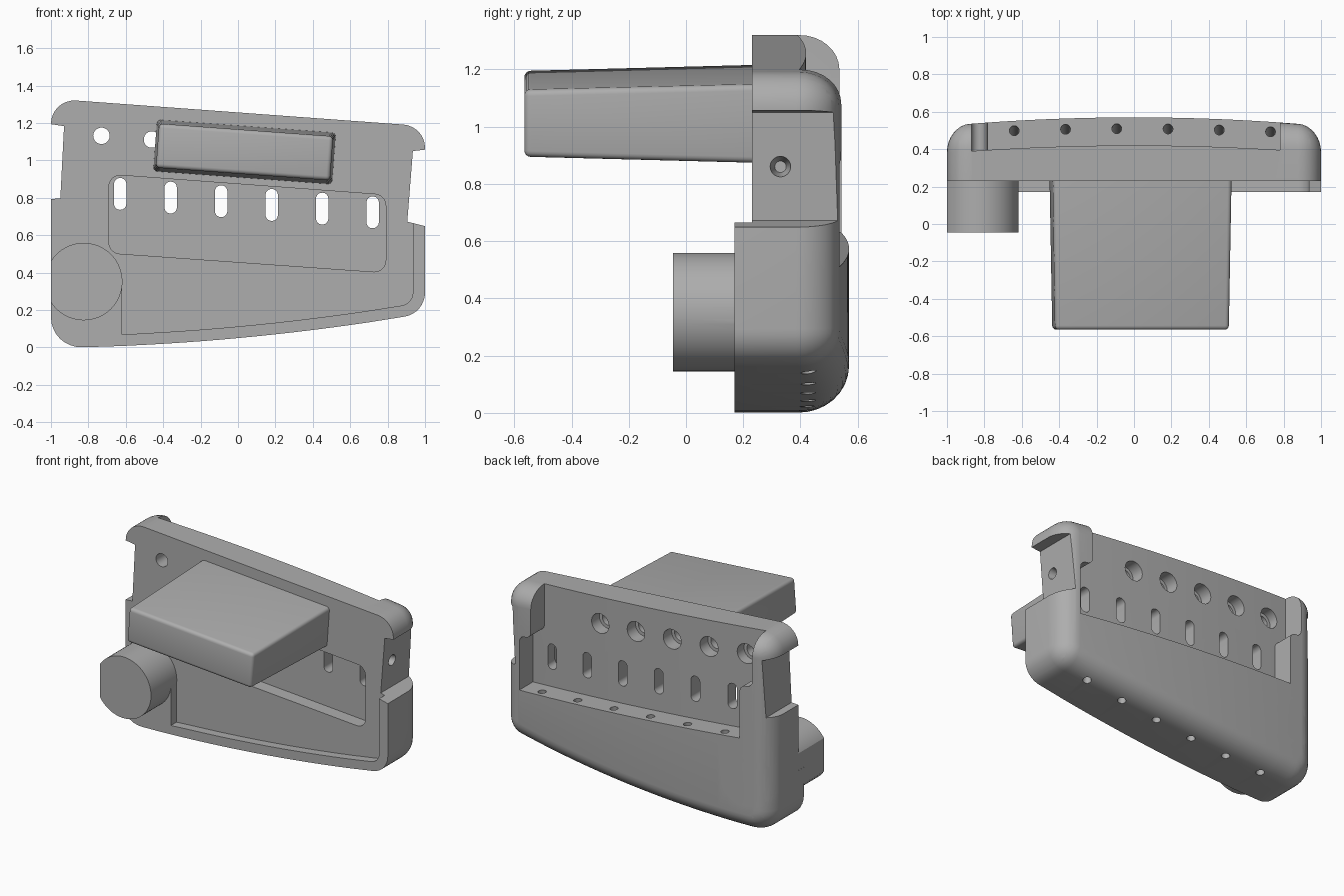
import bpy, bmesh, math
from mathutils import Vector

if bpy.data.objects.get("Cube"):
    bpy.data.objects.remove(bpy.data.objects["Cube"])

grey = bpy.data.materials.new("plain grey")
grey.use_nodes = True
COLOR = (0.42, 0.42, 0.42, 1)
grey.diffuse_color = COLOR
grey.node_tree.nodes["Principled BSDF"].inputs["Base Color"].default_value = COLOR

SLOPE = -0.073          # the whole plate leans down towards +x


def make(name, bm):
    bmesh.ops.recalc_face_normals(bm, faces=bm.faces[:])
    me = bpy.data.meshes.new(name)
    bm.to_mesh(me)
    bm.free()
    ob = bpy.data.objects.new(name, me)
    bpy.context.collection.objects.link(ob)
    me.materials.append(grey)
    return ob


def rounded(corners, n=8):
    """Polygon in x, z with each (x, z, radius) corner rounded."""
    out = []
    for i, (x, z, r) in enumerate(corners):
        p = Vector((x, z))
        if r == 0:
            out.append(p)
            continue
        a = (Vector(corners[i - 1][:2]) - p).normalized()
        b = (Vector(corners[(i + 1) % len(corners)][:2]) - p).normalized()
        half = a.angle(b) / 2
        mid = (a + b).normalized()
        c = p + mid * (r / math.sin(half))
        va, vb = p + a * (r / math.tan(half)) - c, p + b * (r / math.tan(half)) - c
        sweep = va.angle(vb)
        for k in range(n + 1):
            t = k / n
            out.append(c + (va * math.sin((1 - t) * sweep) + vb * math.sin(t * sweep)) / math.sin(sweep))
    return out


def inset(pts, d):
    out = []
    for i, p in enumerate(pts):
        t = (pts[(i + 1) % len(pts)] - p).normalized() + (p - pts[i - 1]).normalized()
        t.normalize()
        out.append(p + Vector((-t.y, t.x)) * d)
    return out


def loft(rings):
    """Closed solid through (outline, y) rings."""
    bm = bmesh.new()
    loops = [[bm.verts.new((p.x, y, p.y)) for p in pts] for pts, y in rings]
    n = len(loops[0])
    for a, b in zip(loops, loops[1:]):
        for i in range(n):
            bm.faces.new((a[i], a[(i + 1) % n], b[(i + 1) % n], b[i]))
    bm.faces.new(loops[0])
    bm.faces.new(loops[-1])
    return bm


def bend(bm, amount, start, span):
    """Slice along x, then bow the rear towards the front at both ends."""
    for i in range(-15, 16):
        bmesh.ops.bisect_plane(bm, geom=bm.verts[:] + bm.edges[:] + bm.faces[:],
                               plane_co=(i / 16 + 0.003, 0, 0), plane_no=(1, 0, 0))
    for v in bm.verts:
        v.co.y -= amount * v.co.x ** 2 * min(1, max(0, (v.co.y - start) / span))


def rod(bm, a, b, r1, r2=None, seg=32):
    a, b = Vector(a), Vector(b)
    res = bmesh.ops.create_cone(bm, cap_ends=True, segments=seg, radius1=r1,
                                radius2=r1 if r2 is None else r2, depth=(b - a).length)
    rot = (b - a).to_track_quat('Z', 'Y')
    for v in res["verts"]:
        v.co = rot @ v.co + (a + b) / 2


def rods(items):
    bm = bmesh.new()
    for it in items:
        rod(bm, *it)
    return bm


def boolean(ob, bm, op='DIFFERENCE'):
    cutter = make("cutter", bm)
    cutter.hide_render = True
    mod = ob.modifiers.new("cut", 'BOOLEAN')
    mod.operation, mod.solver, mod.object = op, 'EXACT', cutter
    bpy.context.view_layer.objects.active = ob
    bpy.ops.object.modifier_apply(modifier=mod.name)
    bpy.data.objects.remove(cutter)


def bottom(x):
    return 0.05 + 0.0925 * x + 0.04 * x * x


def corners(*pts):
    return rounded([(*p, 0) if len(p) == 2 else p for p in pts])


# Housing: outline with a rounded, slightly bowed back
outline = corners((-1, bottom(-1), 0.16),
                  *[(x / 10, bottom(x / 10)) for x in range(-7, 8)],
                  (1, bottom(1), 0.13), (1, 1.183, 0.125), (-1, 1.33, 0.125))
rings = [(outline, 0.17)]
for k in range(9):
    a = math.pi / 2 * k / 8
    rings.append((inset(outline, 0.12 * (1 - math.cos(a))), 0.43 + 0.14 * math.sin(a)))
bm = loft(rings)
bend(bm, 0.045, 0.23, 0.2)
housing = make("housing", bm)

# Front step that leaves a raised rim along the bottom and one side
step = corners((-0.62, bottom(-0.62) + 0.06),
               *[(x / 10, bottom(x / 10) + 0.062) for x in range(-5, 8)],
               (0.935, bottom(0.935) + 0.062, 0.07), (0.935, 0.8), (1.2, 0.8),
               (1.2, 1.6), (-1.2, 1.6), (-1.2, 0.35), (-0.62, 0.35))
boolean(housing, loft([(step, 0), (step, 0.23)]))

# Shallow front pocket
pocket = corners((-0.69, 0.505, 0.06), (0.79, 0.4, 0.06), (0.79, 0.815, 0.06), (-0.69, 0.925, 0.06))
boolean(housing, loft([(pocket, 0.1), (pocket, 0.32)]))

# Rear recess with an offset upper half
recess = corners((-0.78, 0.63), (0.87, 0.51), (0.87, 0.88, 0.044), (0.78, 0.88, 0.044),
                 (0.78, 1.6), (-0.87, 1.6), (-0.87, 0.99, 0.044), (-0.78, 0.99, 0.044))
bm = loft([(recess, 0.42), (recess, 0.8)])
bend(bm, 0.04, 0, 0.1)
boolean(housing, bm)

# Side notches
for pts in ([(0.905, 0.672), (1.2, 0.6), (1.2, 1.08), (0.935, 1.05)],
            [(-1.2, 0.78), (-0.95, 0.797), (-0.93, 1.183), (-1.2, 1.225)]):
    notch = corners(*pts)
    boolean(housing, loft([(notch, 0), (notch, 0.8)]))

# Boss, flattened where it meets the side
BX, BZ = -0.825, 0.352
bm = rods([((BX, -0.045, BZ), (BX, 0.3, BZ), 0.207, None, 64)])
bmesh.ops.bisect_plane(bm, geom=bm.verts[:] + bm.edges[:] + bm.faces[:],
                       plane_co=(-0.999, 0, 0), plane_no=(-1, 0, 0), clear_outer=True)
bmesh.ops.holes_fill(bm, edges=[e for e in bm.edges if e.is_boundary])
boolean(housing, bm, 'UNION')

# Bore, front chamfer and rear counterbore
for y0, y1, r1, r2 in ((-0.2, 0.8, 0.122, 0.122), (-0.06, 0.06, 0.136, 0.122), (0.43, 0.8, 0.175, 0.175)):
    boolean(housing, rods([((BX, y0, BZ), (BX, y1, BZ), r1, r2, 48)]))

# Upper row of counterbored holes
hole_x = [-0.73 + 0.27 * i for i in range(6)]
for y0, r in ((0.1, 0.044), (0.33, 0.066)):
    boolean(housing, rods([((x, y0, 1.078 + SLOPE * x), (x, 0.8, 1.078 + SLOPE * x), r) for x in hole_x]))

# Lower row of slots
for i in range(6):
    x = -0.63 + 0.27 * i
    z = 0.775 + SLOPE * x
    slot = corners(*[(x + sx * 0.033, z + sz * 0.085, 0.032)
                     for sx, sz in ((-1, -1), (1, -1), (1, 1), (-1, 1))])
    boolean(housing, loft([(slot, 0.1), (slot, 0.47)]))

# Drain holes from the rear shelf to the underside
drains = [-0.64 + 0.274 * i for i in range(6)]
boolean(housing, rods([((x, 0.517 - 0.03 * x * x, 0.62 + SLOPE * x),
                        (x, 0.41, bottom(x) - 0.1), 0.026) for x in drains]))

# Tapered blind holes in the notch faces
boolean(housing, rods([((0.97, 0.33, 0.86), (0.84, 0.33, 0.86), 0.046, 0.02),
                       ((-0.99, 0.33, 0.99), (-0.86, 0.33, 0.99), 0.046, 0.02)]))

# Forward block, tapered and tilted with the plate
bm = bmesh.new()
bmesh.ops.create_cube(bm, size=1)
for v in bm.verts:
    grow = 0.02 if v.co.y > 0 else 0
    x = v.co.x * (0.93 + 1.3 * grow)
    z = v.co.z * (0.235 + 2 * grow)
    v.co = (0.035 + x - SLOPE * z, 0.235 if v.co.y > 0 else -0.565, 1.045 + z + SLOPE * x)
edges = [e for e in bm.edges if min(v.co.y for v in e.verts) < 0]
bmesh.ops.bevel(bm, geom=edges, offset=0.022, segments=4, profile=0.5, affect='EDGES')
block = make("front_block", bm)

for ob in (housing, block):
    bpy.ops.object.select_all(action='DESELECT')
    ob.select_set(True)
    bpy.context.view_layer.objects.active = ob
    bpy.ops.object.shade_smooth_by_angle(angle=math.radians(30))
